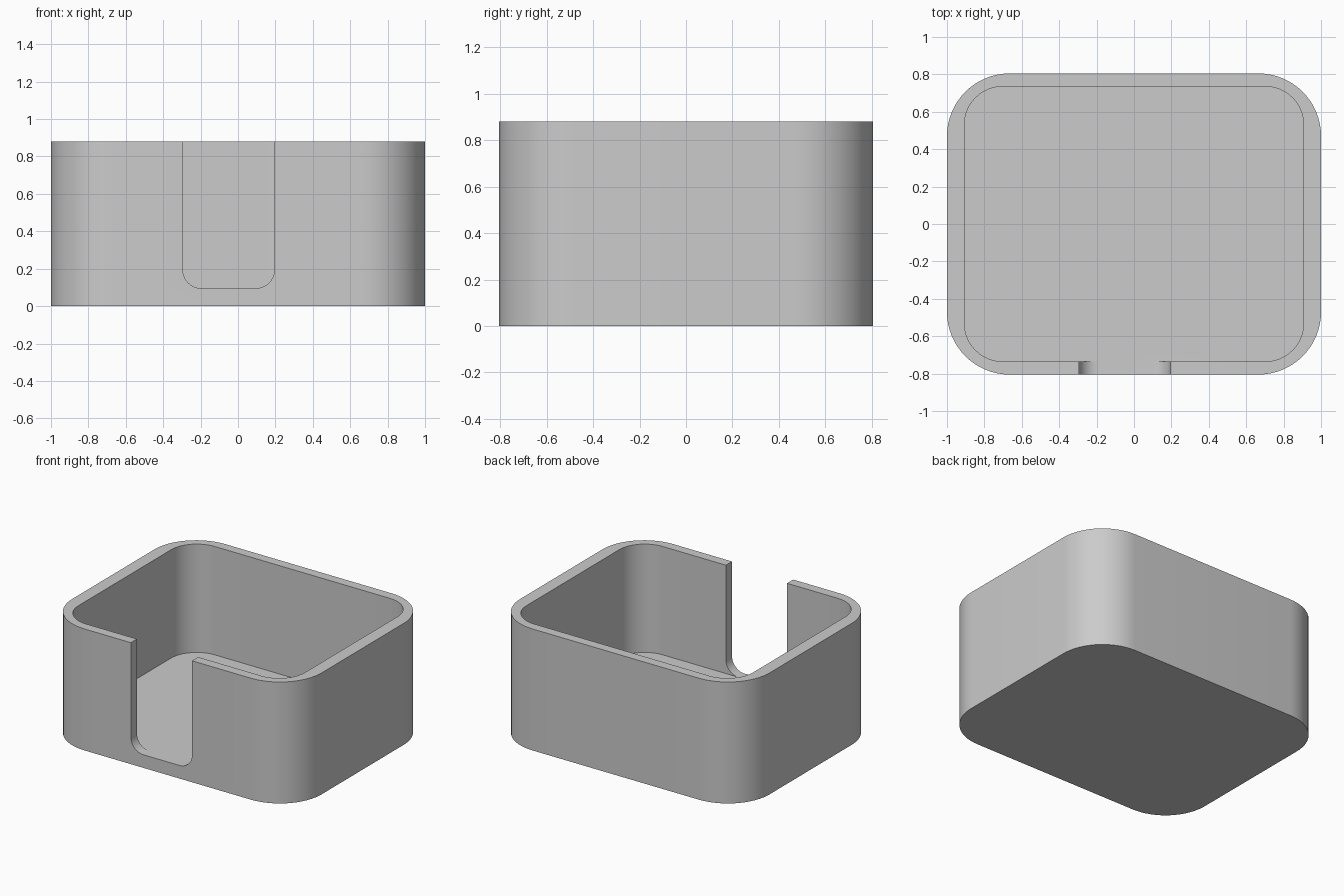
import bpy, bmesh, math
from mathutils import Vector

if "Cube" in bpy.data.objects:
    bpy.data.objects.remove(bpy.data.objects["Cube"])

FLOOR = 0.095
HEIGHT = 0.88


def rounded_rect(x0, x1, y0, y1, r, steps):
    """Counter-clockwise outline of a rounded rectangle."""
    corners = [(x1 - r, y1 - r, 0), (x0 + r, y1 - r, 90),
               (x0 + r, y0 + r, 180), (x1 - r, y0 + r, 270)]
    pts = []
    for cx, cy, start in corners:
        for i in range(steps + 1):
            a = math.radians(start + 90 * i / steps)
            pts.append((cx + r * math.cos(a), cy + r * math.sin(a)))
    return pts


def prism(name, points, offset):
    """Extrude a closed loop of 3D points along offset."""
    bm = bmesh.new()
    face = bm.faces.new([bm.verts.new(p) for p in points])
    ext = bmesh.ops.extrude_face_region(bm, geom=[face], use_keep_orig=True)
    verts = [g for g in ext["geom"] if isinstance(g, bmesh.types.BMVert)]
    bmesh.ops.translate(bm, verts=verts, vec=Vector(offset))
    bmesh.ops.recalc_face_normals(bm, faces=bm.faces)
    mesh = bpy.data.meshes.new(name)
    bm.to_mesh(mesh)
    bm.free()
    obj = bpy.data.objects.new(name, mesh)
    bpy.context.collection.objects.link(obj)
    return obj


# Solid outer body
outline = rounded_rect(-1, 1, -0.805, 0.805, 0.335, 16)
box = prism("open_box", [(x, y, 0) for x, y in outline], (0, 0, HEIGHT))

# Cutter for the inner cavity
inner = rounded_rect(-0.907, 0.907, -0.735, 0.735, 0.205, 16)
cavity = prism("cavity_cutter", [(x, y, FLOOR) for x, y in inner], (0, 0, 1))

# Cutter for the off-centre front slot, flush with the floor
slot_outline = rounded_rect(-0.295, 0.195, FLOOR, 1.3, 0.1, 10)
slot = prism("slot_cutter", [(x, -1, z) for x, z in slot_outline], (0, 0.45, 0))

bpy.context.view_layer.objects.active = box
box.select_set(True)
for cutter in (cavity, slot):
    mod = box.modifiers.new(cutter.name, "BOOLEAN")
    mod.operation = "DIFFERENCE"
    mod.solver = "EXACT"
    mod.object = cutter
    bpy.ops.object.modifier_apply(modifier=mod.name)
for cutter in (cavity, slot):
    bpy.data.objects.remove(cutter)

# Single grey material
grey = bpy.data.materials.new("grey_plastic")
grey.diffuse_color = (0.6, 0.6, 0.6, 1)
grey.use_nodes = True
grey.node_tree.nodes["Principled BSDF"].inputs["Base Color"].default_value = grey.diffuse_color
box.data.materials.clear()
box.data.materials.append(grey)
for poly in box.data.polygons:
    poly.material_index = 0

bpy.ops.object.shade_smooth_by_angle(angle=math.radians(30))
